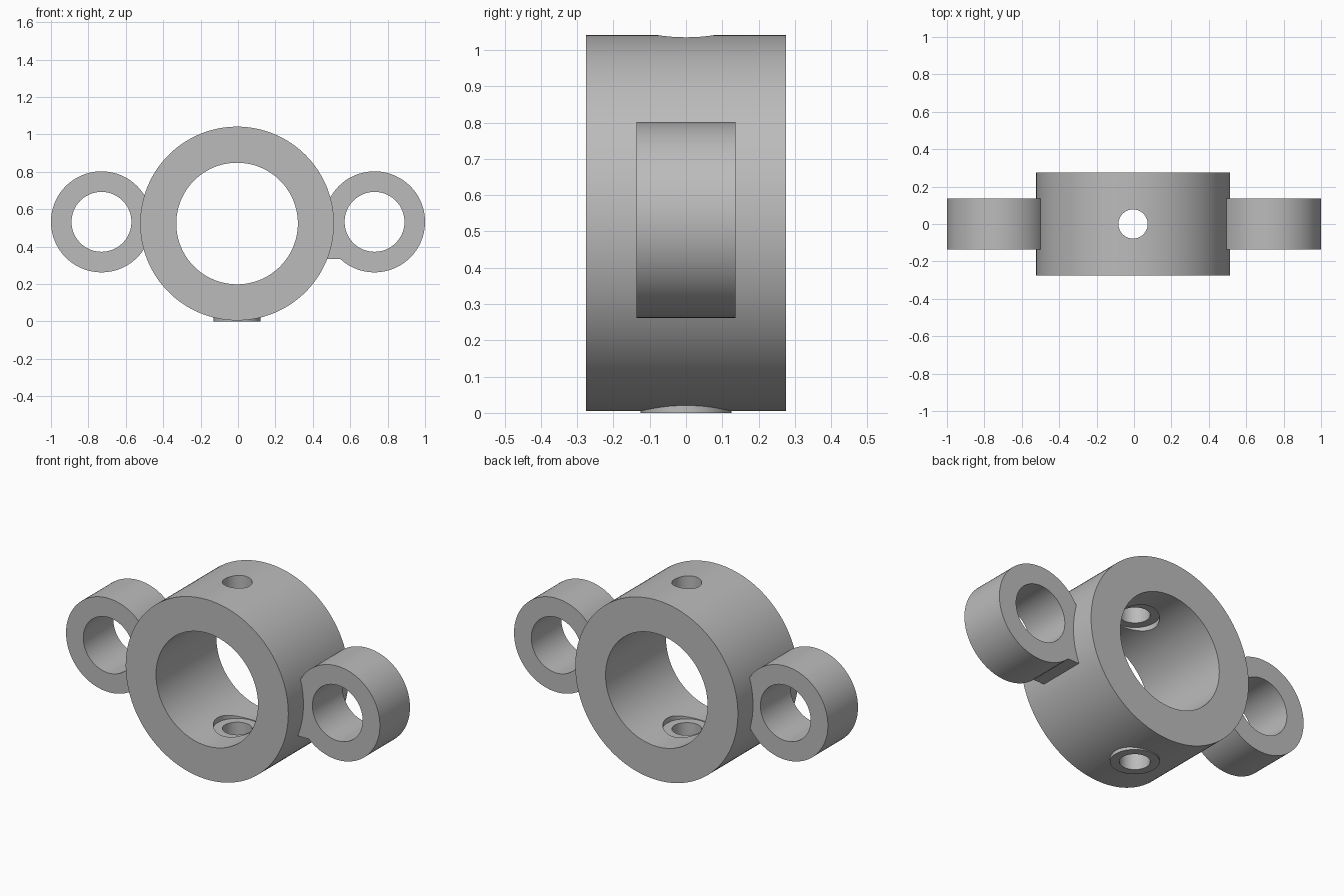
import bpy
import math
from mathutils import Matrix

cube = bpy.data.objects.get("Cube")
if cube:
    bpy.data.objects.remove(cube, do_unlink=True)

# Single grey finish
grey = bpy.data.materials.new("plain grey")
grey.use_nodes = True
color = (0.5, 0.5, 0.5, 1)
grey.diffuse_color = color
grey.node_tree.nodes["Principled BSDF"].inputs["Base Color"].default_value = color

SEGMENTS = 128
CENTRE_X, CENTRE_Z = -0.005, 0.523
RING_R, BORE_R = 0.518, 0.325
EAR_X, EAR_Z, EAR_WIDTH = 0.73, 0.532, 0.274


def cylinder(name, radius, depth, location, along_y=True):
    bpy.ops.mesh.primitive_cylinder_add(vertices=SEGMENTS, radius=radius, depth=depth)
    obj = bpy.context.object
    obj.name = name
    if along_y:
        obj.data.transform(Matrix.Rotation(math.pi / 2, 4, "X"))
    obj.data.transform(Matrix.Translation(location))
    obj.data.materials.append(grey)
    return obj


def upright(name, radius, bottom, top):
    centre = (CENTRE_X, 0, (bottom + top) / 2)
    return cylinder(name, radius, top - bottom, centre, along_y=False)


def combine(target, tool, operation):
    mod = target.modifiers.new("combine", "BOOLEAN")
    mod.operation = operation
    mod.solver = "EXACT"
    mod.object = tool
    bpy.context.view_layer.objects.active = target
    bpy.ops.object.modifier_apply(modifier=mod.name)
    bpy.data.objects.remove(tool, do_unlink=True)


def finish(obj):
    bpy.ops.object.select_all(action="DESELECT")
    obj.select_set(True)
    bpy.context.view_layer.objects.active = obj
    bpy.ops.object.shade_smooth_by_angle(angle=math.radians(25))


# Main ring with a shallow round foot underneath
centre = (CENTRE_X, 0, CENTRE_Z)
ring = cylinder("main_ring", RING_R, 0.55, centre)
combine(ring, upright("foot", 0.125, 0, 0.1), "UNION")
combine(ring, cylinder("bore", BORE_R, 1, centre), "DIFFERENCE")

# Flat spot faces inside the bore and a vertical screw hole
combine(ring, upright("spot_faces", 0.125, 0.194, 0.853), "DIFFERENCE")
combine(ring, upright("screw_hole", 0.078, -0.2, 1.3), "DIFFERENCE")
finish(ring)

# Side eyelets, the left one with a small square web under its joint
for side, name in ((1, "left_eyelet"), (-1, "right_eyelet")):
    place = (side * EAR_X, 0, EAR_Z)
    eyelet = cylinder(name, 0.27, EAR_WIDTH, place)
    if side > 0:
        bpy.ops.mesh.primitive_cube_add(size=1)
        web = bpy.context.object
        web.data.transform(Matrix.Translation((0.502, 0, 0.408))
                           @ Matrix.Diagonal((0.09, EAR_WIDTH, 0.15, 1)))
        web.data.materials.append(grey)
        combine(eyelet, web, "UNION")
    combine(eyelet, cylinder("eyelet_hole", 0.16, 1, place), "DIFFERENCE")
    finish(eyelet)
